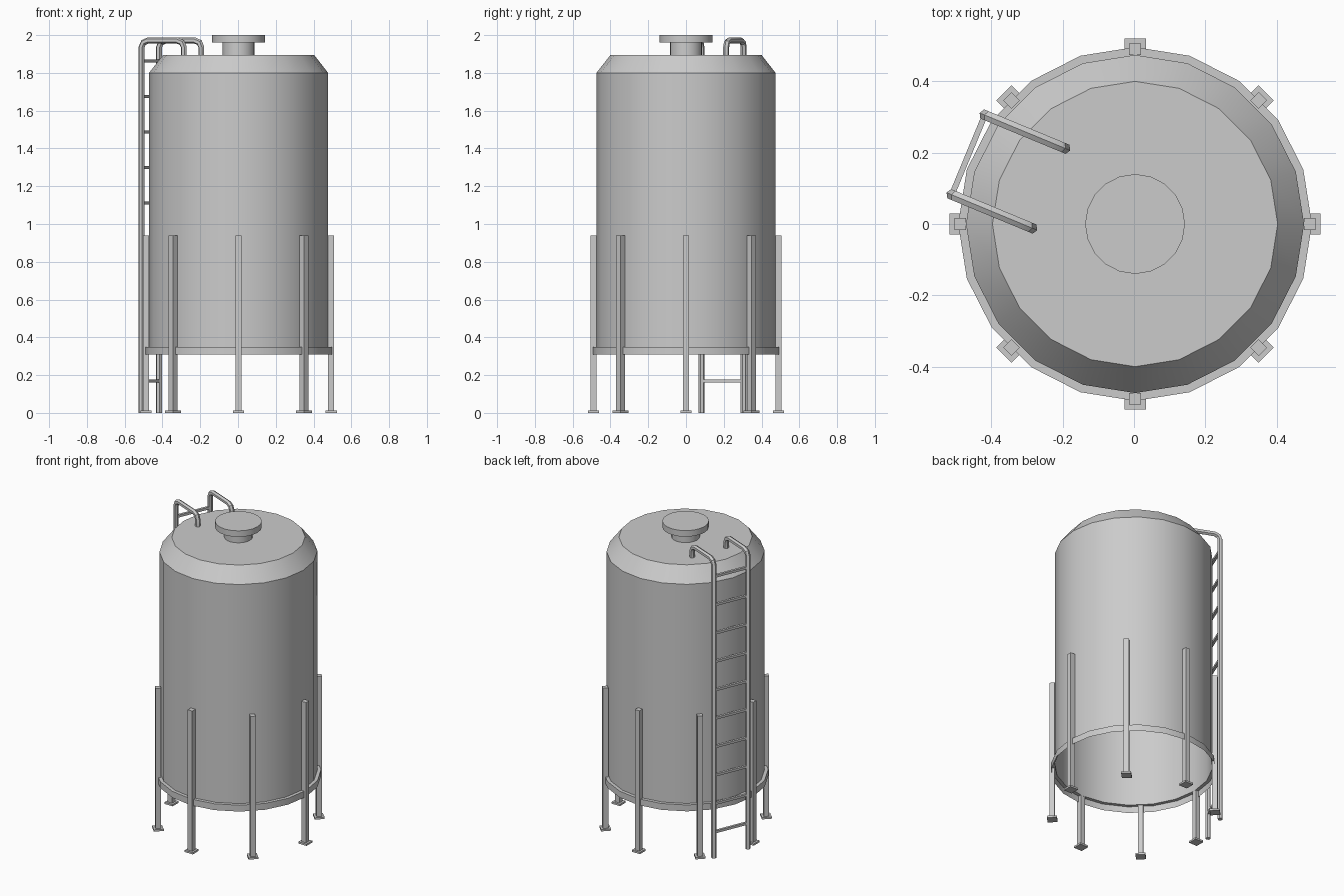
import bpy, bmesh, math
from mathutils import Vector, Matrix

if "Cube" in bpy.data.objects:
    bpy.data.objects.remove(bpy.data.objects["Cube"], do_unlink=True)

SIDES = 20
CENTRE = Vector((0.003, 0, 0))

steel = bpy.data.materials.new("grey_steel")
steel.use_nodes = True
GREY = (0.6, 0.6, 0.6, 1)
steel.diffuse_color = GREY
steel.node_tree.nodes["Principled BSDF"].inputs["Base Color"].default_value = GREY


def finish(name, bm, smooth=False):
    mesh = bpy.data.meshes.new(name)
    bm.to_mesh(mesh)
    bm.free()
    mesh.materials.append(steel)
    obj = bpy.data.objects.new(name, mesh)
    obj.location = CENTRE
    bpy.context.collection.objects.link(obj)
    if smooth:
        bpy.ops.object.select_all(action="DESELECT")
        obj.select_set(True)
        bpy.context.view_layer.objects.active = obj
        bpy.ops.object.shade_smooth_by_angle(angle=math.radians(30))
    return obj


def lathe(name, profile, cap_top=False):
    """Turn an (r, z) profile, listed bottom to top, about the z axis."""
    bm = bmesh.new()
    rings = []
    for r, z in profile:
        rings.append([bm.verts.new((r * math.cos(a), r * math.sin(a), z))
                      for a in (math.tau * i / SIDES for i in range(SIDES))])
    for low, high in zip(rings, rings[1:]):
        for i in range(SIDES):
            j = (i + 1) % SIDES
            bm.faces.new((low[i], low[j], high[j], high[i]))
    if cap_top:
        bm.faces.new(rings[-1])
    return finish(name, bm, smooth=True)


def box(name, size, centre, angle):
    """Box placed at (radial, tangential, z) in a frame turned to the angle."""
    bm = bmesh.new()
    bmesh.ops.create_cube(bm, size=1, matrix=Matrix.Rotation(angle, 4, "Z")
                          @ Matrix.Translation(centre)
                          @ Matrix.Diagonal((*size, 1)))
    return finish(name, bm)


def pipe(name, path, radius, side, sides=6):
    """Sweep a polygon along a path lying in the plane normal to 'side'."""
    bm = bmesh.new()
    rings = []
    for i, p in enumerate(path):
        before = (p - path[i - 1]).normalized() if i else None
        after = (path[i + 1] - p).normalized() if i + 1 < len(path) else None
        tangent = ((before or after) + (after or before)).normalized()
        stretch = 1 / tangent.dot(before or after)
        up = side.cross(tangent) * stretch
        rings.append([bm.verts.new(p + radius * (up * math.cos(a) + side * math.sin(a)))
                      for a in (math.tau * k / sides for k in range(sides))])
    for low, high in zip(rings, rings[1:]):
        for k in range(sides):
            j = (k + 1) % sides
            bm.faces.new((low[k], low[j], high[j], high[k]))
    bm.faces.new(rings[0])
    bm.faces.new(rings[-1])
    bmesh.ops.recalc_face_normals(bm, faces=bm.faces)
    return finish(name, bm, smooth=True)


# Tank shell with an open underside, and the skirt band around its foot
lathe("tank_shell", [(0.474, 0.35), (0.474, 1.8), (0.4, 1.895)], cap_top=True)
lathe("skirt_band", [(0.496, 0.308), (0.496, 0.35), (0.474, 0.35)])

# Hatch on the roof
lathe("hatch_neck", [(0.085, 1.89), (0.085, 1.96)])
lathe("hatch_lid", [(0.085, 1.96), (0.14, 1.96), (0.14, 2.0)], cap_top=True)

# Eight legs with foot plates
for n in range(8):
    turn = math.tau * n / 8
    box(f"leg_{n + 1}", (0.033, 0.033, 0.94), (0.49, 0, 0.47), turn)
    box(f"foot_plate_{n + 1}", (0.06, 0.06, 0.012), (0.49, 0, 0.006), turn)

# Ladder: two bent rails and ten rungs
LADDER = math.radians(157.5)
out = Vector((math.cos(LADDER), math.sin(LADDER), 0))
across = Vector((-out.y, out.x, 0))
profile = [(0.506, 0), (0.506, 1.935), (0.495, 1.96), (0.47, 1.971),
           (0.3, 1.971), (0.274, 1.96), (0.263, 1.935), (0.263, 1.89)]
for name, s in (("ladder_rail_front", 1), ("ladder_rail_back", -1)):
    pipe(name, [out * r + across * s * 0.121 + Vector((0, 0, z)) for r, z in profile],
         0.016, across)
for n in range(10):
    box(f"ladder_rung_{n + 1}", (0.016, 0.242, 0.016), (0.506, 0, 0.17 + n * 0.188), LADDER)
